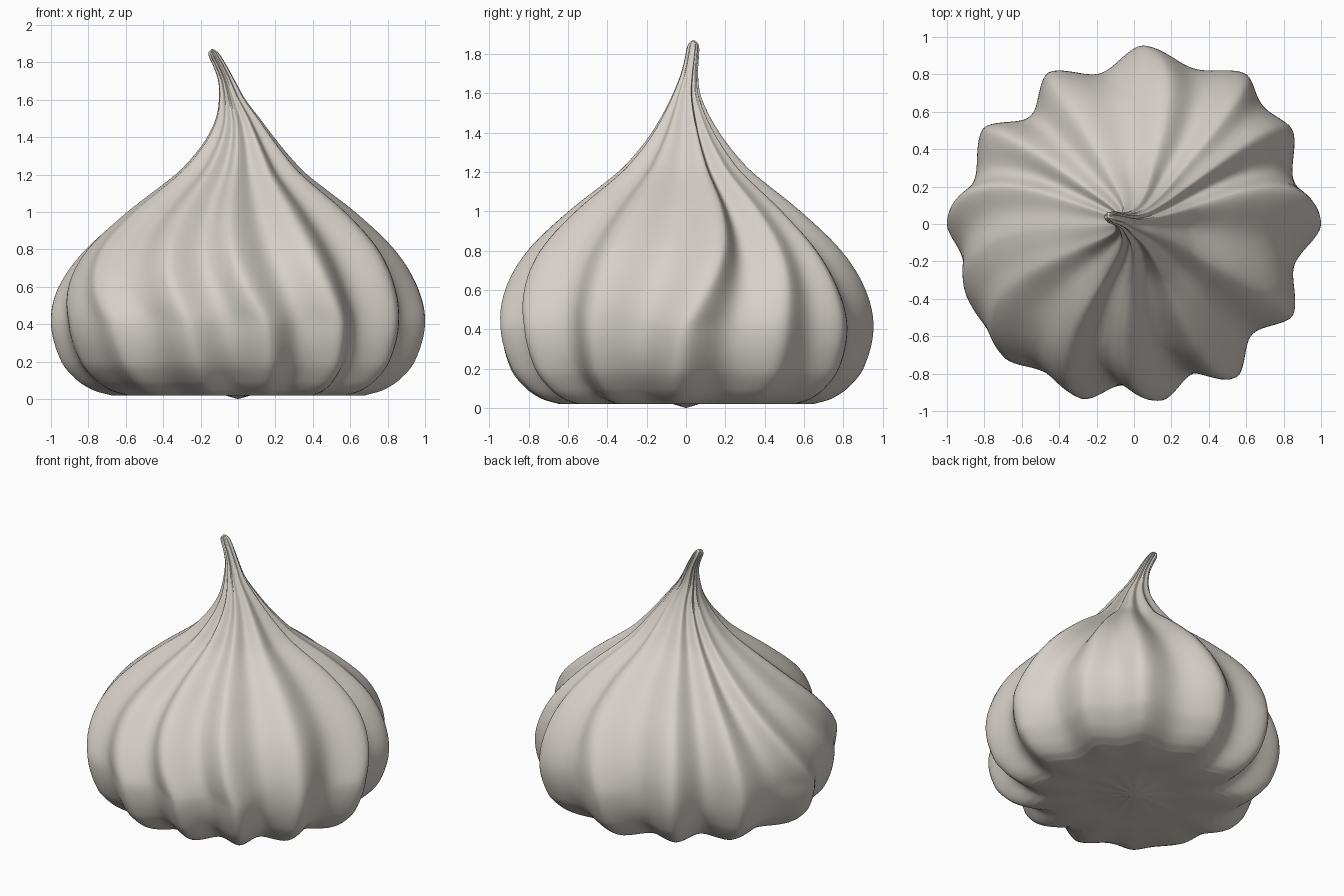
import bpy, bmesh, math

if "Cube" in bpy.data.objects:
    bpy.data.objects.remove(bpy.data.objects["Cube"])

# Piped ridges: base angle, ridge radius, radius of the valley after it,
# twist on the way up (degrees), valley depth factor near the top
RIDGES = [
    (0, 1.00, .885, 17, 2.0), (31, .985, .935, 6, .4), (53, 1.0, .89, -3, 1.6),
    (87, .955, .825, -12, 1.3), (119.5, .93, .80, 0, 1.1), (148, .955, .885, -3, 1.5),
    (180, 1.0, .935, -18, .9), (204, .975, .965, -20, .8), (226, .995, .925, -23, 2.3),
    (253.5, .975, .865, -16, 1.8), (279, .955, .86, -16, 1.7), (304, .985, .865, -9, 1.5),
    (330, .98, .885, 2, 1.6),
]
# Height, ridge radius, centre x, centre y
PROFILE = [
    (.02, .68, 0, 0), (.045, .77, 0, 0), (.1, .86, 0, 0), (.2, .945, 0, 0), (.4, 1.0, 0, 0),
    (.6, .965, 0, 0), (.8, .845, .01, 0), (1.0, .63, .02, 0), (1.2, .365, .02, 0),
    (1.3, .265, .02, 0), (1.4, .185, .015, 0), (1.5, .122, 0, 0), (1.6, .074, -.03, .004),
    (1.7, .047, -.06, .018), (1.78, .038, -.095, .03), (1.83, .034, -.122, .036),
    (1.855, .025, -.132, .038), (1.868, .009, -.136, .038),
]
STEPS = 20      # columns per ridge
SUB = 6         # rings per profile span


def profile_rings():
    """Smooth curve through the profile points (finite-difference Hermite)."""
    p, n = PROFILE, len(PROFILE)

    def slope(i, c):
        a, b = max(i - 1, 0), min(i + 1, n - 1)
        return (p[b][c] - p[a][c]) / (p[b][0] - p[a][0])
    out = []
    for i in range(n - 1):
        h = p[i + 1][0] - p[i][0]
        for s in range(SUB):
            t = s / SUB
            row = [p[i][0] + h * t]
            for c in (1, 2, 3):
                row.append((2*t**3 - 3*t*t + 1) * p[i][c] + (t**3 - 2*t*t + t) * h * slope(i, c)
                           + (3*t*t - 2*t**3) * p[i + 1][c] + (t**3 - t*t) * h * slope(i + 1, c))
            out.append(row)
    out.append(list(p[-1]))
    return out


def ease(x, a, b):
    t = min(max((x - a) / (b - a), 0), 1)
    return t * t * (3 - 2 * t)


def crest(u):
    """Ridge cross-section: 1 on the crest, 0 in the valley, fairly pointed."""
    e = .22
    s = math.sin(math.pi * u)
    top = math.sqrt(1 + e * e) - e
    cusp = 1 - (math.sqrt(s * s + e * e) - e) / top
    return .45 * (1 - s * s) + .55 * cusp


def ring_points(z, r, cx, cy):
    """One scalloped cross-section, with ridges turned according to height."""
    # Zero turn at the widest height, a little reverse turn below it
    mid = ease(.42, -.15, 1.12)
    turn = (ease(z, -.15, 1.12) - mid) / (1 - mid)
    if turn < 0:
        turn *= .3
    high = ease(z, .45, 1.2)
    pts, n = [], len(RIDGES)
    for k in range(n):
        a0, r0, v, t0, d = RIDGES[k]
        a1, r1, _, t1, _ = RIDGES[(k + 1) % n]
        if k == n - 1:
            a1 += 360
        a0, a1 = math.radians(a0 + t0 * turn), math.radians(a1 + t1 * turn)
        depth = (1.3 - .3 * ease(z, .02, .3)) * (1 + (d - 1) * high)
        for s in range(STEPS):
            u = s / STEPS
            b = crest(u)
            peak = r0 + (r1 - r0) * ease(u, 0, 1)
            rad = r * (peak - (peak - v) * depth * (1 - b))
            ang = a0 + (a1 - a0) * u
            pts.append((cx + rad * math.cos(ang), cy + rad * math.sin(ang), z))
    return pts


# Meringue body: flat base with a small nub, then the swirled rings to the tip
bm = bmesh.new()
rows = [(.02, .07, 0, 0), (.02, .40, 0, 0)] + profile_rings()
rings = [[bm.verts.new(c) for c in ring_points(*row)] for row in rows]
for lo, hi in zip(rings, rings[1:]):
    m = len(lo)
    for j in range(m):
        bm.faces.new((lo[j], lo[(j + 1) % m], hi[(j + 1) % m], hi[j]))
for ring, co in ((rings[0], (0, 0, 0)), (rings[-1], (-.138, .038, 1.872))):
    c = bm.verts.new(co)
    for j in range(len(ring)):
        bm.faces.new((ring[j], ring[(j + 1) % len(ring)], c))
bmesh.ops.recalc_face_normals(bm, faces=bm.faces)
mesh = bpy.data.meshes.new("meringue")
bm.to_mesh(mesh)
bm.free()

cream = bpy.data.materials.new("warm cream")
cream.diffuse_color = (.67, .63, .58, 1)
cream.use_nodes = True
cream.node_tree.nodes["Principled BSDF"].inputs["Base Color"].default_value = cream.diffuse_color
mesh.materials.append(cream)
body = bpy.data.objects.new("meringue_swirl", mesh)
bpy.context.collection.objects.link(body)
bpy.context.view_layer.objects.active = body
body.select_set(True)
bpy.ops.object.shade_smooth_by_angle(angle=math.radians(45))
